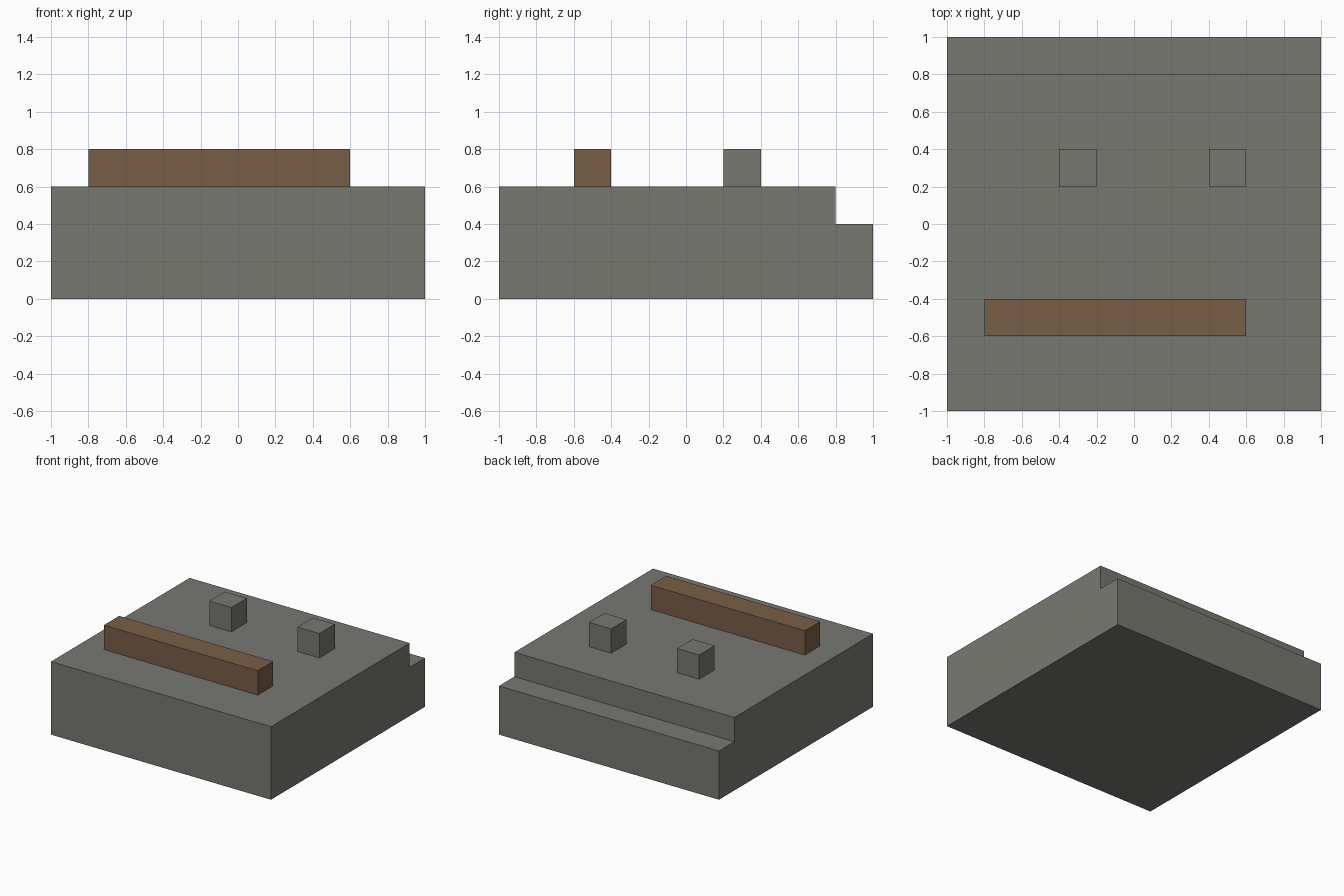
import bpy
import bmesh
from mathutils import Vector

cube = bpy.data.objects.get("Cube")
if cube:
    bpy.data.objects.remove(cube, do_unlink=True)


def make_material(name, rgb):
    mat = bpy.data.materials.new(name)
    mat.use_nodes = True
    colour = (*rgb, 1)
    mat.diffuse_color = colour
    bsdf = next(n for n in mat.node_tree.nodes if n.type == "BSDF_PRINCIPLED")
    bsdf.inputs["Base Color"].default_value = colour
    return mat


def extrude_profile(name, profile, x_min, x_max, mat):
    """Solid made by sweeping a (y, z) outline along x."""
    bm = bmesh.new()
    face = bm.faces.new([bm.verts.new((x_min, y, z)) for y, z in profile])
    swept = bmesh.ops.extrude_face_region(bm, geom=[face], use_keep_orig=True)
    verts = [g for g in swept["geom"] if isinstance(g, bmesh.types.BMVert)]
    bmesh.ops.translate(bm, verts=verts, vec=Vector((x_max - x_min, 0, 0)))
    bmesh.ops.recalc_face_normals(bm, faces=bm.faces)
    mesh = bpy.data.meshes.new(name)
    bm.to_mesh(mesh)
    bm.free()
    mesh.materials.append(mat)
    obj = bpy.data.objects.new(name, mesh)
    bpy.context.scene.collection.objects.link(obj)
    return obj


def block(name, x, y, z, mat):
    outline = [(y[0], z[0]), (y[1], z[0]), (y[1], z[1]), (y[0], z[1])]
    return extrude_profile(name, outline, x[0], x[1], mat)


stone = make_material("grey stone", (0.188, 0.191, 0.168))
wood = make_material("brown wood", (0.191, 0.114, 0.063))

# Slab with a step cut along the back edge
slab_outline = [(-1, 0), (1, 0), (1, 0.4), (0.8, 0.4), (0.8, 0.6), (-1, 0.6)]
extrude_profile("stepped_slab", slab_outline, -1, 1, stone)

# Wooden beam lying near the front
block("beam", (-0.8, 0.6), (-0.6, -0.4), (0.6, 0.8), wood)

# Two small stone posts towards the back
for name, x in (("right_post", -0.4), ("left_post", 0.4)):
    block(name, (x, x + 0.2), (0.2, 0.4), (0.6, 0.8), stone)
